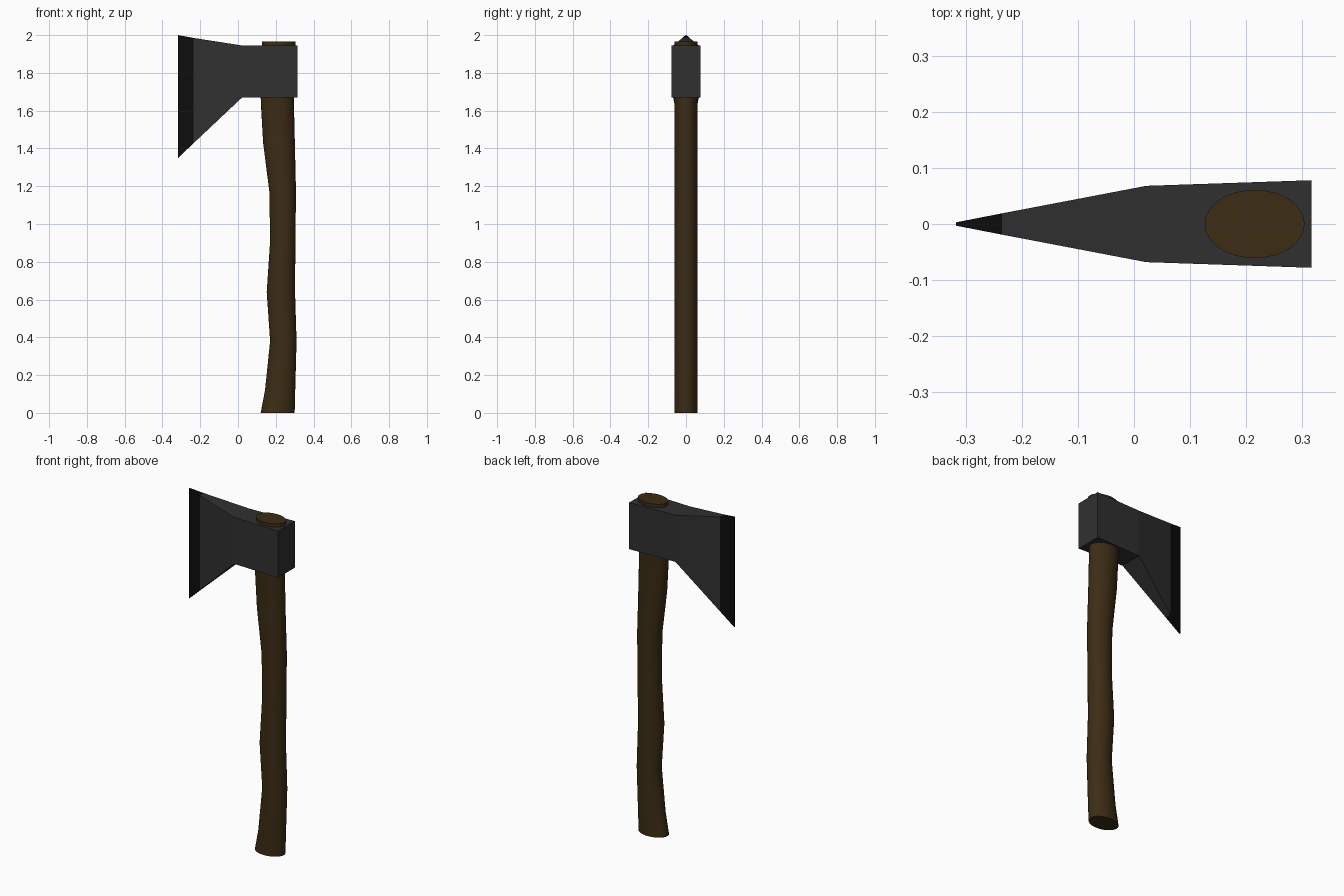
import bpy, bmesh, math

if "Cube" in bpy.data.objects:
    bpy.data.objects.remove(bpy.data.objects["Cube"])


def material(name, rgb):
    m = bpy.data.materials.new(name)
    m.diffuse_color = (*rgb, 1)
    m.use_nodes = True
    m.node_tree.nodes["Principled BSDF"].inputs["Base Color"].default_value = m.diffuse_color
    return m


def loft(name, rings, mats):
    """Join equal-sized point rings with quads and close both ends."""
    bm = bmesh.new()
    loops = [[bm.verts.new(p) for p in ring] for ring in rings]
    for a, b in zip(loops, loops[1:]):
        for i in range(len(a)):
            j = (i + 1) % len(a)
            bm.faces.new((a[i], a[j], b[j], b[i]))
    bm.faces.new(loops[0][::-1])
    bm.faces.new(loops[-1])
    bmesh.ops.recalc_face_normals(bm, faces=bm.faces[:])
    mesh = bpy.data.meshes.new(name)
    bm.to_mesh(mesh)
    bm.free()
    for m in mats:
        mesh.materials.append(m)
    obj = bpy.data.objects.new(name, mesh)
    bpy.context.collection.objects.link(obj)
    return obj


wood = material("wood", (0.045, 0.025, 0.007))
steel = material("steel", (0.03, 0.03, 0.03))
honed = material("honed_edge", (0.004, 0.004, 0.004))

# Axe head: rectangular sections (x, half thickness, bottom z, top z)
sections = [(-0.317, 0.003, 1.35, 2.0), (-0.235, 0.019, 1.428, 1.985),
            (0.022, 0.068, 1.67, 1.945), (0.316, 0.078, 1.67, 1.945)]
head = loft("axe_head",
            [[(x, -w, lo), (x, w, lo), (x, w, hi), (x, -w, hi)]
             for x, w, lo, hi in sections], [steel, honed])
# Dark cutting bevel
for face in head.data.polygons:
    if face.center.x < -0.24:
        face.material_index = 1

# Curved handle: oval sections (z, left x, right x, half depth)
profile = [(0, 0.12, 0.30, 0.061), (0.12, 0.143, 0.303, 0.061),
           (0.38, 0.17, 0.31, 0.061), (0.64, 0.152, 0.302, 0.061),
           (0.91, 0.17, 0.304, 0.061), (1.17, 0.166, 0.307, 0.061),
           (1.43, 0.133, 0.301, 0.061), (1.64, 0.121, 0.296, 0.062),
           (1.68, 0.12, 0.295, 0.066), (1.90, 0.126, 0.304, 0.061),
           (1.965, 0.126, 0.304, 0.061)]
SIDES = 32
rings = []
for z, left, right, depth in profile:
    cx, rx = (left + right) / 2, (right - left) / 2
    rings.append([(cx + rx * math.cos(t), depth * math.sin(t), z)
                  for t in (2 * math.pi * i / SIDES for i in range(SIDES))])
handle = loft("handle", rings, [wood])

# Smooth shaft with crisp ends
bpy.ops.object.select_all(action='DESELECT')
handle.select_set(True)
bpy.context.view_layer.objects.active = handle
bpy.ops.object.shade_smooth_by_angle(angle=math.radians(35))
